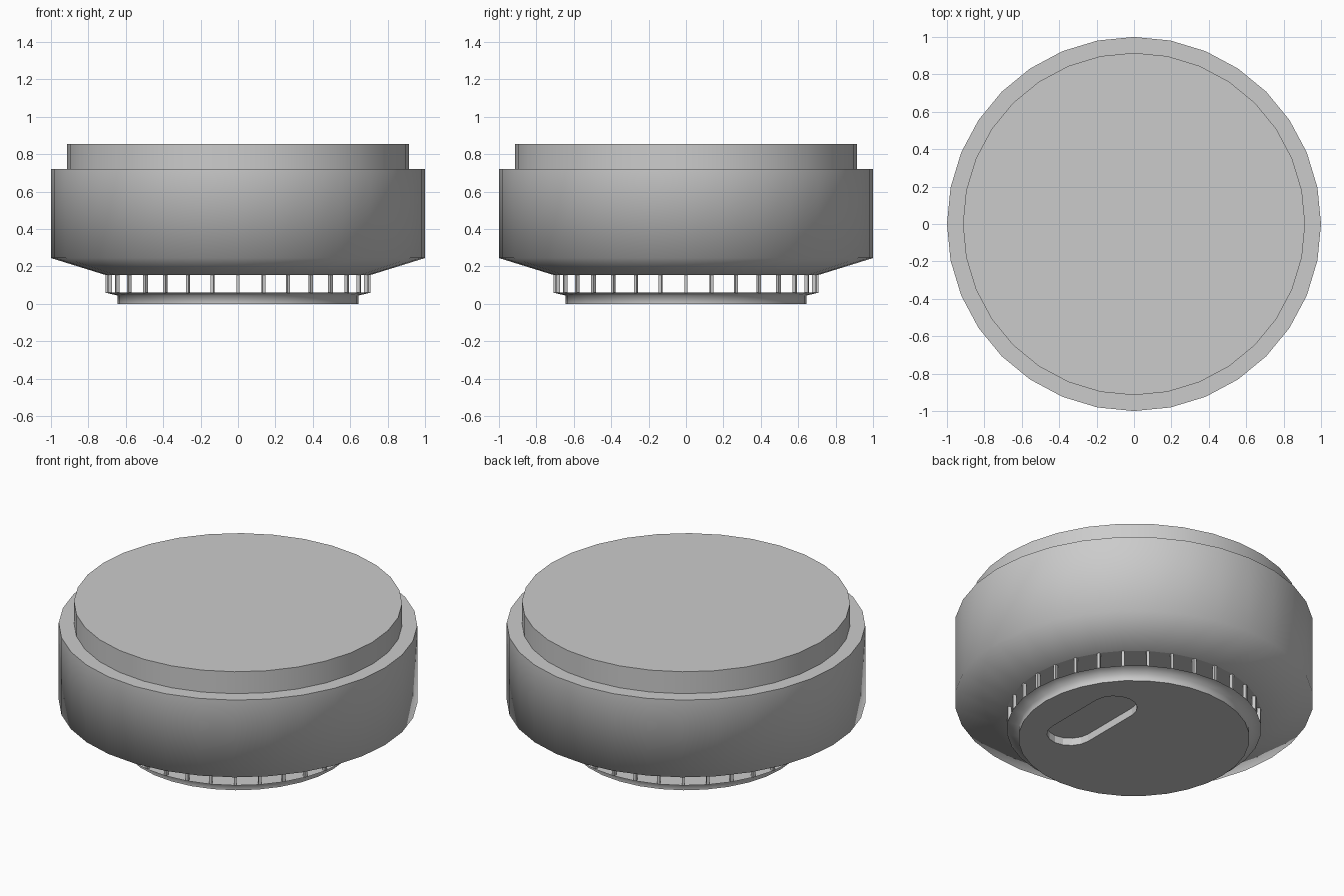
import bpy, bmesh, math

if "Cube" in bpy.data.objects:
    bpy.data.objects.remove(bpy.data.objects["Cube"])

SIDES = 32


def finish(name, bm):
    bmesh.ops.recalc_face_normals(bm, faces=bm.faces)
    mesh = bpy.data.meshes.new(name)
    bm.to_mesh(mesh)
    bm.free()
    obj = bpy.data.objects.new(name, mesh)
    bpy.context.collection.objects.link(obj)
    return obj


def lathe(name, profile, soft=()):
    """Closed turned solid from (radius, z) rings; rings listed in soft shade smoothly."""
    bm = bmesh.new()
    rings = []
    for r, z in profile:
        rings.append([bm.verts.new((r * math.cos(2 * math.pi * k / SIDES),
                                    r * math.sin(2 * math.pi * k / SIDES), z))
                      for k in range(SIDES)])
    for a, b in zip(rings, rings[1:]):
        for k in range(SIDES):
            n = (k + 1) % SIDES
            bm.faces.new((a[k], a[n], b[n], b[k])).smooth = True
    bm.faces.new(rings[0])
    bm.faces.new(rings[-1])
    for i, ring in enumerate(rings):
        for k in range(SIDES):
            bm.edges.get((ring[k], ring[(k + 1) % SIDES])).smooth = i in soft
    return finish(name, bm)


# Mounting base and main housing with tapered underside
lathe("mounting_base", [(0.915, 0.72), (0.915, 0.855)])
lathe("housing", [(0.71, 0.155), (1.0, 0.245), (1.0, 0.72)], soft=(1,))

# Lower cap below the vent gap
cap = lathe("lower_cap", [(0.645, 0.0), (0.645, 0.045), (0.71, 0.06)], soft=(1,))

# Slot recess in the lower cap
bm = bmesh.new()
outline = []
for end, start in ((1, 0), (-1, math.pi)):
    for k in range(9):
        a = start + math.pi * k / 8
        outline.append(bm.verts.new((0.305 + 0.13 * math.cos(a),
                                     end * 0.19 + 0.13 * math.sin(a), -0.05)))
face = bm.faces.new(outline)
top = bmesh.ops.extrude_face_region(bm, geom=[face])["geom"]
bmesh.ops.translate(bm, vec=(0, 0, 0.096),
                    verts=[g for g in top if isinstance(g, bmesh.types.BMVert)])
cutter = finish("slot_cutter", bm)
cutter.hide_render = True
cutter.hide_set(True)
cut = cap.modifiers.new("slot", 'BOOLEAN')
cut.operation = 'DIFFERENCE'
cut.solver = 'EXACT'
cut.object = cutter

# Vent ribs around the gap
bm = bmesh.new()
for k in range(SIDES):
    a = 2 * math.pi * k / SIDES
    geom = bmesh.ops.create_cube(bm, size=1)["verts"]
    bmesh.ops.scale(bm, vec=(0.02, 0.016, 0.097), verts=geom)
    bmesh.ops.translate(bm, vec=(0.699, 0, 0.1075), verts=geom)
    for v in geom:
        x, y = v.co.x, v.co.y
        v.co.x = x * math.cos(a) - y * math.sin(a)
        v.co.y = x * math.sin(a) + y * math.cos(a)
finish("vent_ribs", bm)
